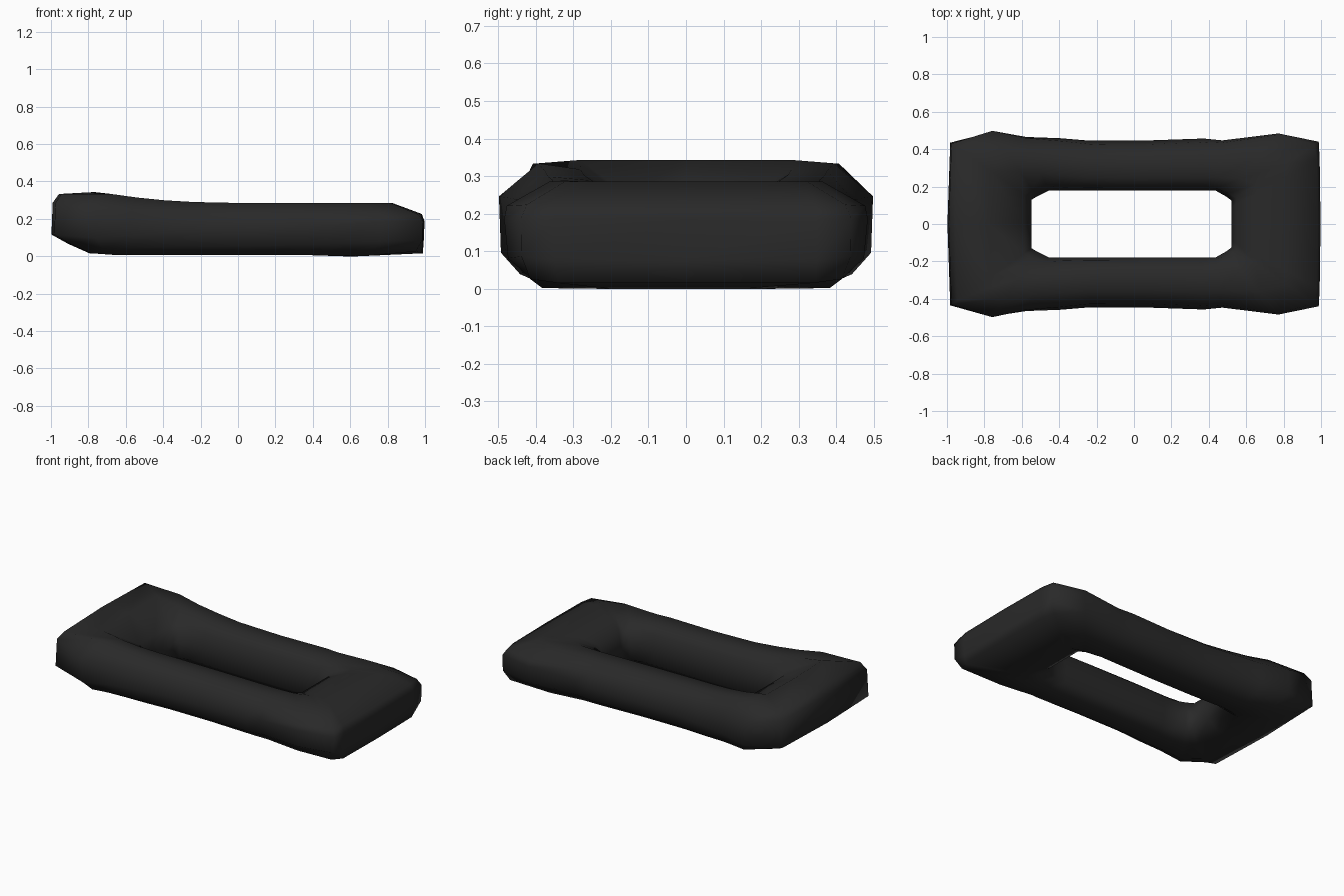
import bpy, bmesh

if "Cube" in bpy.data.objects:
    bpy.data.objects.remove(bpy.data.objects["Cube"])

# Cross-sections: (inner-to-outer fraction, height), starting at the hole edge
LEFT = [(0, .17), (.09, .255), (.5, .347), (.91, .337), (.985, .29), (1, .12),
        (.8, .07), (.55, .02), (.2, .02), (.03, .075)]
LEFT_CORNER = [(0, .17), (.1, .255), (.38, .322), (.7, .338), (1, .25), (.985, .1),
               (.84, .043), (.64, .012), (.2, .014), (.02, .065)]
RAIL = [(0, .15), (.05, .245), (.25, .288), (.66, .288), (.92, .235), (1, .145),
        (.92, .06), (.66, .012), (.17, .012), (.02, .055)]
RIGHT = [(0, .155), (.05, .245), (.28, .285), (.63, .29), (.97, .23), (1, .19),
         (.99, .08), (.98, .02), (.25, .004), (.03, .055)]
RIGHT_END = [(0, .155), (.05, .245), (.28, .285), (.63, .289), (.95, .228), (1, .19),
             (.995, .09), (.92, .03), (.25, .004), (.03, .055)]
RIGHT_CORNER = [(0, .155), (.05, .245), (.28, .285), (.64, .29), (.98, .225), (1, .19),
                (.97, .085), (.7, .006), (.25, .004), (.03, .055)]


def mix(a, b, f):
    return [(p[0] + (q[0] - p[0]) * f, p[1] + (q[1] - p[1]) * f) for p, q in zip(a, b)]


# Stations along the back half: inner point, outer point, cross-section
half = [
    ((-.55, 0), (-1, 0), LEFT),
    ((-.55, .13), (-.985, .435), LEFT),
    ((-.52, .148), (-.76, .498), LEFT_CORNER),
    ((-.46, .178), (-.58, .468), mix(LEFT_CORNER, RAIL, .4)),
    ((-.38, .178), (-.40, .46), mix(LEFT_CORNER, RAIL, .7)),
    ((-.24, .178), (-.24, .446), mix(LEFT_CORNER, RAIL, .88)),
    ((.05, .178), (.05, .446), RAIL),
    ((.36, .178), (.37, .457), mix(RAIL, RIGHT_CORNER, .2)),
    ((.435, .178), (.47, .447), mix(RAIL, RIGHT_CORNER, .5)),
    ((.49, .147), (.77, .484), RIGHT_CORNER),
    ((.52, .125), (.985, .44), RIGHT_END),
    ((.52, .09), (.99, .35), RIGHT),
    ((.52, 0), (.995, 0), RIGHT),
]
# Mirror to the front half to close the loop
stations = half + [((i[0], -i[1]), (o[0], -o[1]), p) for i, o, p in half[-2:0:-1]]

# Closed frame: bridge consecutive cross-sections
bm = bmesh.new()
rings = []
for inner, outer, prof in stations:
    rings.append([bm.verts.new((inner[0] + (outer[0] - inner[0]) * t,
                                inner[1] + (outer[1] - inner[1]) * t, z))
                  for t, z in prof])
for k, a in enumerate(rings):
    b = rings[(k + 1) % len(rings)]
    for j in range(len(a)):
        n = (j + 1) % len(a)
        bm.faces.new((a[j], a[n], b[n], b[j]))
bmesh.ops.recalc_face_normals(bm, faces=bm.faces)
for f in bm.faces:
    f.smooth = True
low = min(v.co.z for v in bm.verts)
bmesh.ops.translate(bm, verts=bm.verts, vec=(.0025, 0, -low))
mesh = bpy.data.meshes.new("chain_link")
bm.to_mesh(mesh)
bm.free()

black = bpy.data.materials.new("charcoal black")
black.diffuse_color = (.022, .022, .022, 1)
black.use_nodes = True
black.node_tree.nodes["Principled BSDF"].inputs["Base Color"].default_value = black.diffuse_color
mesh.materials.append(black)
link = bpy.data.objects.new("chain_link", mesh)
bpy.context.collection.objects.link(link)
